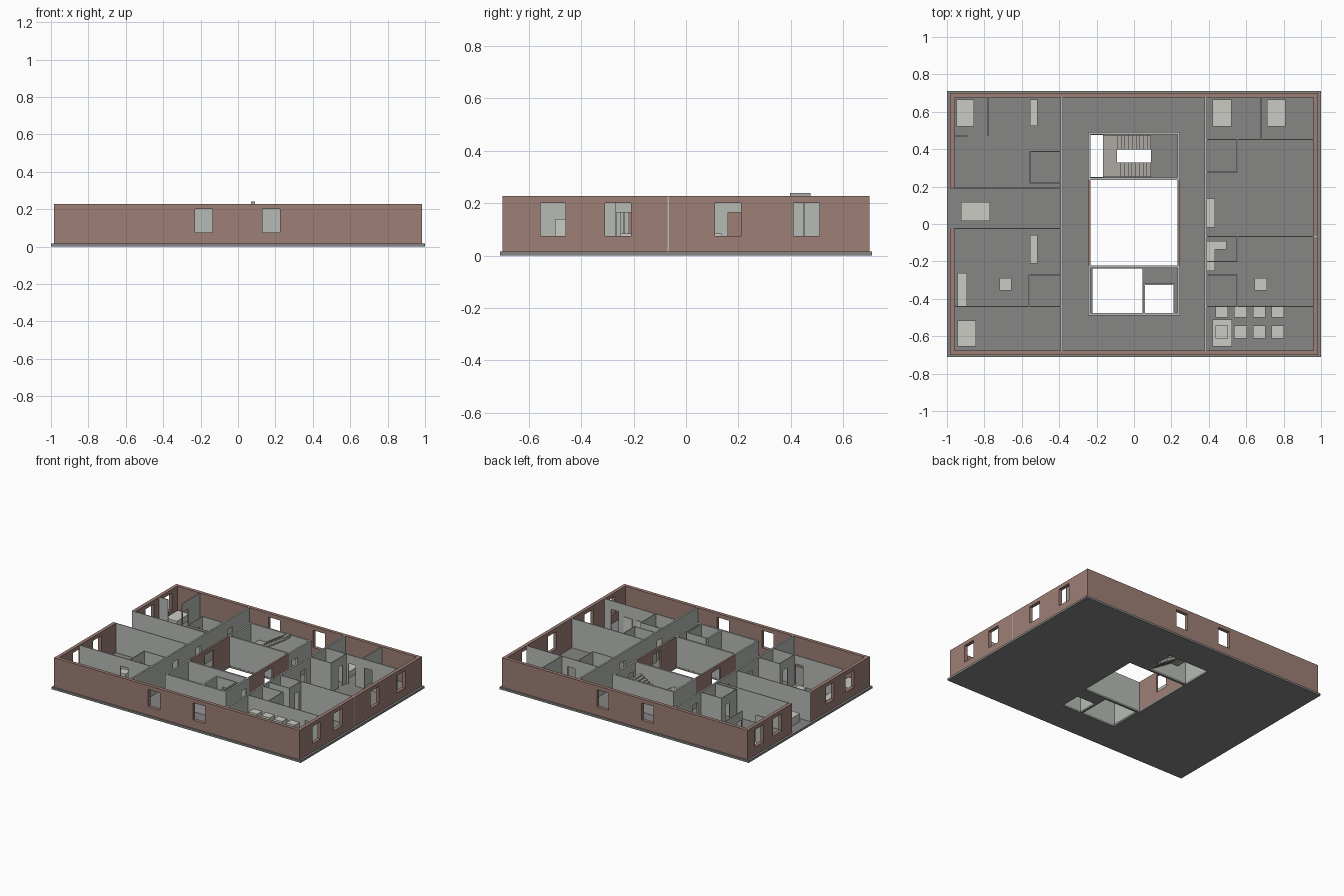
import bpy, bmesh

if "Cube" in bpy.data.objects:
    bpy.data.objects.remove(bpy.data.objects["Cube"])

TOP, FLOOR, DOOR = 0.228, 0.015, 0.165
WIN = (0.075, 0.2)


def material(name, rgb):
    m = bpy.data.materials.new(name)
    m.diffuse_color = (*rgb, 1)
    m.use_nodes = True
    m.node_tree.nodes["Principled BSDF"].inputs["Base Color"].default_value = m.diffuse_color
    return m


BRICK = material("brick", (0.34, 0.21, 0.18))
PLASTER = material("plaster", (0.47, 0.50, 0.46))
SLAB = material("concrete", (0.24, 0.24, 0.235))
CREAM = material("cream", (0.60, 0.60, 0.56))
STEP = material("step_stone", (0.42, 0.40, 0.37))


def finish(bm, name, mat):
    bmesh.ops.recalc_face_normals(bm, faces=bm.faces)
    me = bpy.data.meshes.new(name)
    bm.to_mesh(me)
    bm.free()
    me.materials.append(mat)
    ob = bpy.data.objects.new(name, me)
    bpy.context.collection.objects.link(ob)
    return ob


def panel(name, u, v, w, axis, mat, holes=()):
    """Flat sheet spanning u and v with rectangular holes, extruded through w along axis."""
    us = sorted({*u, *(c for h in holes for c in h[:2])})
    vs = sorted({*v, *(c for h in holes for c in h[2:])})
    place = {"x": lambda a, b: (w[0], a, b), "y": lambda a, b: (a, w[0], b),
             "z": lambda a, b: (a, b, w[0])}[axis]
    bm = bmesh.new()
    grid = {(a, b): bm.verts.new(place(a, b)) for a in us for b in vs}
    for a, a2 in zip(us, us[1:]):
        for b, b2 in zip(vs, vs[1:]):
            cu, cv = (a + a2) / 2, (b + b2) / 2
            if not any(h[0] < cu < h[1] and h[2] < cv < h[3] for h in holes):
                bm.faces.new([grid[a, b], grid[a2, b], grid[a2, b2], grid[a, b2]])
    bmesh.ops.delete(bm, geom=[p for p in bm.verts if not p.link_faces], context="VERTS")
    out = bmesh.ops.extrude_face_region(bm, geom=bm.faces[:], use_keep_orig=True)
    shift = ["xyz"[i] == axis and w[1] - w[0] or 0 for i in range(3)]
    bmesh.ops.translate(bm, vec=shift, verts=[g for g in out["geom"] if isinstance(g, bmesh.types.BMVert)])
    return finish(bm, name, mat)


def box(name, x, y, z, mat=CREAM):
    return panel(name, x, y, z, "z", mat)


def wall_x(name, x, y, openings=(), mat=PLASTER, t=0.006):
    """Wall at constant x running along y."""
    return panel(name, y, (FLOOR, TOP), (x - t / 2, x + t / 2), "x", mat, openings)


def wall_y(name, y, x, openings=(), mat=PLASTER, t=0.006):
    """Wall at constant y running along x."""
    return panel(name, x, (FLOOR, TOP), (y - t / 2, y + t / 2), "y", mat, openings)


def window(a, b):
    return (a, b, *WIN)


def door(c, w=0.06):
    return (c - w / 2, c + w / 2, FLOOR, DOOR)


# Floor slab with openings for stair, courtyard, shaft and lift
panel("floor_slab", (-1, 1), (-0.71, 0.71), (0, FLOOR), "z", SLAB,
      [(-0.232, 0.09, 0.25, 0.475), (-0.232, 0.232, -0.222, 0.235),
       (-0.222, 0.045, -0.475, -0.237), (0.06, 0.21, -0.475, -0.325)])

# Outer brick walls
for s, n in ((-1, "front"), (1, "back")):
    wall_y(n + "_wall", s * 0.688, (-0.985, 0.985),
           [window(-0.23, -0.135), window(0.13, 0.225)], BRICK, 0.025)
wall_x("right_wall_front", 0.9725, (-0.6755, -0.07), [window(-0.555, -0.46), window(-0.31, -0.21)], BRICK, 0.025)
wall_x("right_wall_back", 0.9725, (-0.064, 0.6755), [window(0.11, 0.21), window(0.41, 0.51)], BRICK, 0.025)
wall_x("left_wall_front", -0.9725, (-0.6755, -0.028), [window(-0.29, -0.195), window(-0.52, -0.42)], BRICK, 0.025)
wall_x("left_wall_back", -0.9725, (0.193, 0.6755), [window(0.31, 0.41), window(0.52, 0.615)], BRICK, 0.025)

# Corridor walls
wall_x("left_corridor_wall", -0.386, (-0.6755, 0.6755), [door(0.45), door(0.09), door(-0.17)], t=0.012)
wall_x("right_corridor_wall", 0.384, (-0.6755, 0.6755), [door(0.19), door(-0.235)], t=0.012)

# Central core
for s, n in ((-1, "left"), (1, "right")):
    x = s * 0.2385
    wall_x(n + "_courtyard_wall", x, (-0.222, 0.236), [window(-0.045, 0.05)], BRICK, 0.013)
    wall_x(n + "_stair_wall", x, (0.249, 0.48), [door(0.3)] if s > 0 else [], t=0.013)
    wall_x(n + "_shaft_wall", x, (-0.475, -0.236), [door(-0.28)] if s > 0 else [], t=0.013)
    wall_y("core_back_wall" if s > 0 else "core_front_wall", 0.485 if s > 0 else -0.482, (-0.245, 0.245), t=0.013)
wall_y("courtyard_back_wall", 0.2425, (-0.245, 0.245), t=0.013)
wall_y("courtyard_front_wall", -0.229, (-0.245, 0.245), t=0.013)
wall_x("lift_left_wall", 0.0535, (-0.475, -0.318), t=0.013)
wall_x("lift_right_wall", 0.2145, (-0.475, -0.318), t=0.009)
wall_y("lift_front_wall", -0.3215, (0.06, 0.21), [door(0.135)], t=0.008)

# Flat partitions, left side
wall_y("left_partition_back", 0.193, (-0.985, -0.392))
wall_y("left_partition_middle", -0.025, (-0.985, -0.392))
wall_y("left_partition_front", -0.441, (-0.96, -0.392), [door(-0.6)])
wall_x("left_bedroom_wall", -0.78, (0.47, 0.675), [door(0.51)])
wall_y("left_bedroom_stub", 0.47, (-0.96, -0.89))
# Flat partitions, right side
wall_y("right_partition_back", 0.452, (0.39, 0.96), [door(0.6), door(0.73)])
wall_y("right_partition_middle", -0.067, (0.39, 0.985))
wall_y("right_partition_front", -0.441, (0.39, 0.96), [door(0.88)])
wall_x("right_bedroom_wall", 0.68, (0.455, 0.675))

# Bathroom enclosures: corridor-side x, room-side x, y range, y of the free-standing walls
BATHS = [(-0.392, -0.556, 0.216, 0.39, (0.219, 0.387)), (-0.392, -0.56, -0.438, -0.27, (-0.273,)),
         (0.39, 0.552, 0.275, 0.449, (0.278,)), (0.39, 0.552, -0.203, -0.07, (-0.2,)),
         (0.39, 0.552, -0.438, -0.27, (-0.273,))]
for i, (xa, xb, ya, yb, sides) in enumerate(BATHS):
    wall_x(f"bathroom_{i}_door_wall", xb, (ya, yb), [door((ya + yb) / 2 + 0.02, 0.05)])
    for j, y in enumerate(sides):
        wall_y(f"bathroom_{i}_side_{j}", y, sorted((xa, xb)))

# Dog-leg stair: lower flight, landing, upper flight
box("stair_landing", (-0.165, -0.09), (0.25, 0.475), (0.115, 0.127), STEP)
N, RUN, RISE = 9, 0.02, 0.0125
for i in range(N):
    xl = 0.09 - (i + 1) * RUN
    zl = FLOOR + i * RISE
    box(f"lower_step_{i}", (xl, xl + RUN), (0.25, 0.33), (max(0, zl - RISE), zl + RISE), STEP)
    xu = -0.09 + i * RUN
    zu = 0.127 + i * RISE
    box(f"upper_step_{i}", (xu, xu + RUN), (0.398, 0.475), (zu - RISE, zu + RISE), STEP)

# Furniture: name, x range, y range, height above floor
FURNITURE = [
    ("bed_back_left", -0.95, -0.855, 0.52, 0.665, 0.045), ("bed_front_left", -0.945, -0.845, -0.655, -0.515, 0.045),
    ("bed_back_right_a", 0.42, 0.522, 0.52, 0.665, 0.045), ("bed_back_right_b", 0.71, 0.81, 0.52, 0.665, 0.045),
    ("bed_front_right", 0.42, 0.525, -0.655, -0.51, 0.045), ("dining_table", -0.925, -0.77, 0.017, 0.117, 0.06),
    ("sofa_left", -0.945, -0.892, -0.445, -0.263, 0.05), ("coffee_table_left", -0.72, -0.655, -0.355, -0.29, 0.05),
    ("coffee_table_right", 0.645, 0.712, -0.355, -0.29, 0.05), ("counter_back_left", -0.555, -0.515, 0.525, 0.665, 0.07),
    ("counter_left", -0.555, -0.515, -0.212, -0.06, 0.07), ("counter_right_a", 0.39, 0.432, -0.02, 0.135, 0.07),
    ("counter_right_b", 0.39, 0.432, -0.25, -0.09, 0.07), ("counter_return", 0.432, 0.495, -0.135, -0.09, 0.07)]
for name, x0, x1, y0, y1, h in FURNITURE:
    box(name, (x0, x1), (y0, y1), (FLOOR, FLOOR + h))

# Two rows of cabinets in the front right room
for i in range(4):
    x = (0.435 + i * 0.1, 0.503 + i * 0.1)
    box(f"low_cabinet_{i}", x, (-0.613, -0.544), (FLOOR, 0.075))
    box(f"tall_cabinet_{i}", x, (-0.5, -0.432), (FLOOR, 0.11))
    box(f"tall_cabinet_top_{i}", x, (-0.5, -0.432), (0.11, 0.14))
